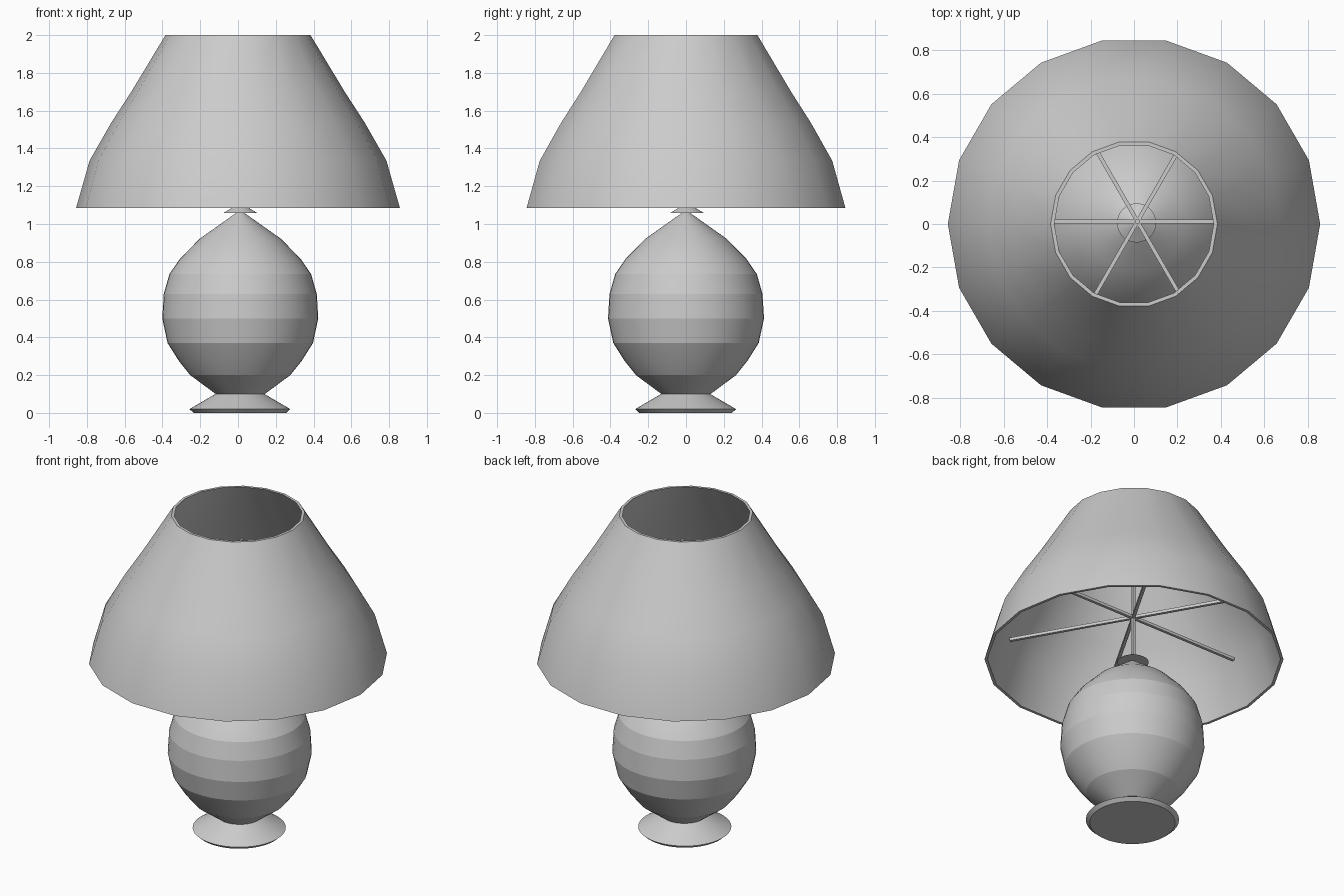
import bpy, bmesh
from math import radians, pi
from mathutils import Matrix, Vector

if "Cube" in bpy.data.objects:
    bpy.data.objects.remove(bpy.data.objects["Cube"])


def finish(name, bm, loc, angle):
    bmesh.ops.recalc_face_normals(bm, faces=bm.faces)
    me = bpy.data.meshes.new(name)
    bm.to_mesh(me)
    bm.free()
    ob = bpy.data.objects.new(name, me)
    ob.location = loc
    bpy.context.collection.objects.link(ob)
    if angle:
        bpy.ops.object.select_all(action='DESELECT')
        ob.select_set(True)
        bpy.context.view_layer.objects.active = ob
        bpy.ops.object.shade_smooth_by_angle(angle=radians(angle))
    return ob


def lathe(name, profile, sides, loc=(0, 0, 0), angle=12, closed=False):
    bm = bmesh.new()
    vs = [bm.verts.new((r, 0, z)) for r, z in profile]
    pairs = list(zip(vs, vs[1:]))
    if closed:
        pairs.append((vs[-1], vs[0]))
    es = [bm.edges.new(p) for p in pairs]
    bmesh.ops.spin(bm, geom=vs + es, cent=(0, 0, 0), axis=(0, 0, 1),
                   angle=2 * pi, steps=sides, use_duplicate=False)
    bmesh.ops.remove_doubles(bm, verts=bm.verts, dist=0.0005)
    return finish(name, bm, loc, angle)


# foot
lathe("foot", [(0, 0), (0.245, 0), (0.267, 0.02), (0.13, 0.1), (0, 0.1)],
      48, (0.01, -0.002, 0))

# round body
lathe("body", [(0, 0.1), (0.13, 0.1), (0.265, 0.2), (0.325, 0.275),
               (0.385, 0.37), (0.413, 0.5), (0.405, 0.63), (0.375, 0.735),
               (0.32, 0.815), (0.215, 0.922), (0.02, 1.06), (0, 1.06)],
      48, (0.012, 0, 0))

# small cap on the neck
lathe("neck_cap", [(0, 1.058), (0.09, 1.058), (0.02, 1.1), (0, 1.1)],
      32, (0.012, 0.005, 0))

# shade, a thin wall with 18 sides
outer = [(0.857, 1.085), (0.786, 1.335), (0.672, 1.535), (0.565, 1.70), (0.384, 2.0)]
inner = [(r - 0.017, z) for r, z in reversed(outer)]
lathe("shade", outer + inner, 18, (0, 0, 0), 35, closed=True)

# upright rod and the six spokes that carry the shade
HUB = Vector((0.016, 0.012, 1.35))


def bar(name, length, matrix):
    bm = bmesh.new()
    bmesh.ops.create_cube(bm, size=1, matrix=matrix @ Matrix.Translation((length / 2, 0, 0))
                          @ Matrix.Diagonal((length, 0.018, 0.018, 1)))
    return finish(name, bm, HUB, 0)


for i in range(6):
    bar(f"spoke_{i + 1}", 0.75, Matrix.Rotation(i * pi / 3, 4, 'Z'))
bar("rod", 0.78, Matrix.Translation((0, 0, -0.29)) @ Matrix.Rotation(-pi / 2, 4, 'Y'))
